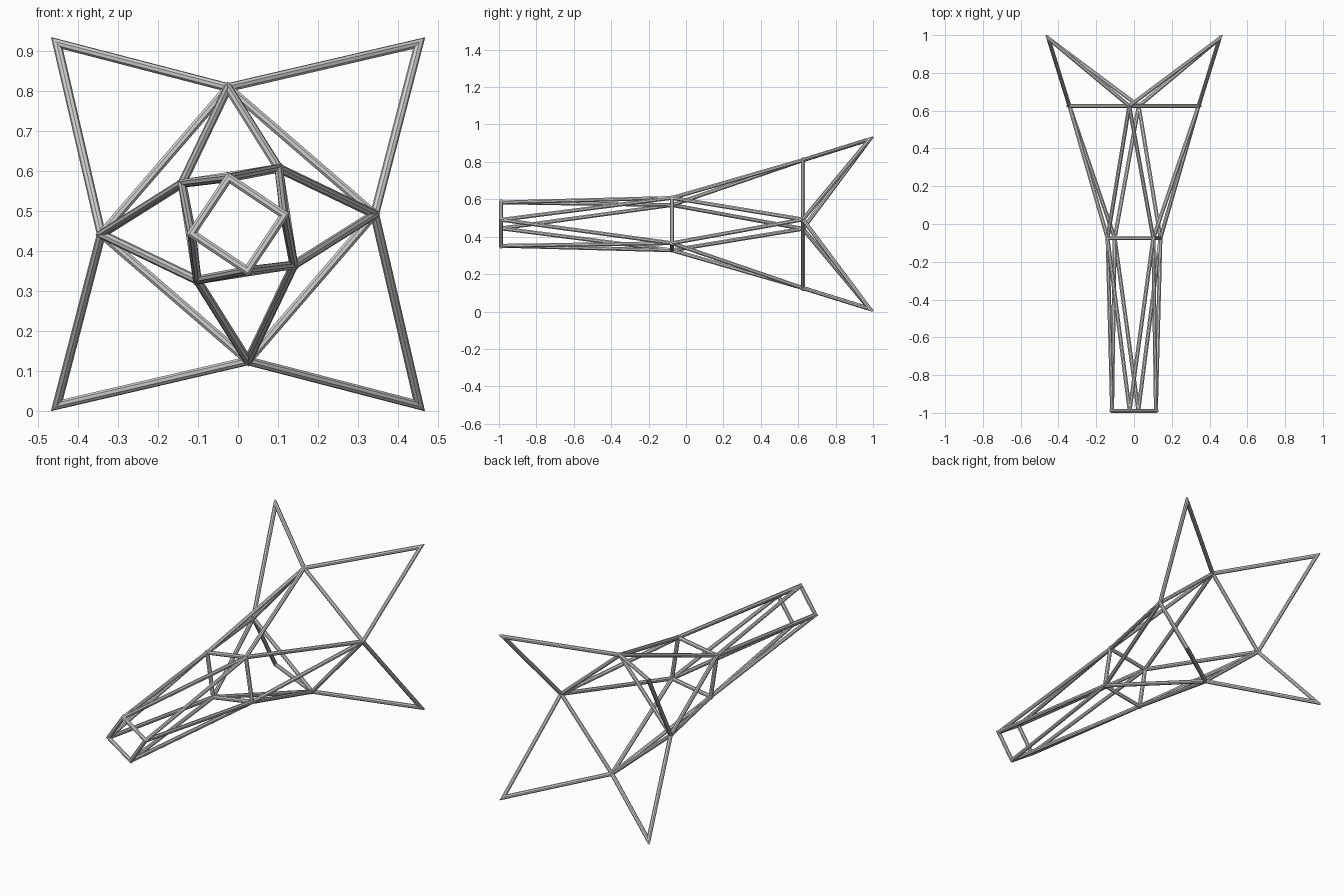
import bpy, bmesh, math
from mathutils import Vector

cube = bpy.data.objects.get("Cube")
if cube:
    bpy.data.objects.remove(cube, do_unlink=True)

RADIUS, SIDES, MID_Z = 0.0112, 8, 0.4675

steel = bpy.data.materials.new("light grey steel")
steel.use_nodes = True
grey = (0.65, 0.65, 0.65, 1)
steel.diffuse_color = grey
steel.node_tree.nodes["Principled BSDF"].inputs["Base Color"].default_value = grey


def four(x, z, y):
    """Four joints around the long axis, a quarter turn apart."""
    return [Vector((px, y, MID_Z + pz)) for px, pz in ((x, z), (-z, x), (-x, -z), (z, -x))]


def tube(bm, a, b, normal_a=None, normal_b=None):
    """Straight tube whose ends lie in the given cutting planes."""
    d = (b - a).normalized()
    turn = d.to_track_quat('Z', 'Y')
    rings = []
    for p, n in ((a, normal_a or d), (b, normal_b or d)):
        ring = []
        for i in range(SIDES):
            t = math.tau * (i + 0.5) / SIDES
            off = turn @ Vector((math.cos(t), math.sin(t), 0)) * RADIUS
            ring.append(bm.verts.new(p + off - d * (off.dot(n) / d.dot(n))))
        rings.append(ring)
    lo, hi = rings
    for i in range(SIDES):
        j = (i + 1) % SIDES
        bm.faces.new((lo[i], lo[j], hi[j], hi[i]))
    bm.faces.new(lo[::-1])
    bm.faces.new(hi)


def make(name, bm):
    mesh = bpy.data.meshes.new(name)
    bm.to_mesh(mesh)
    bm.free()
    mesh.materials.append(steel)
    bpy.context.collection.objects.link(bpy.data.objects.new(name, mesh))


def mitred_loop(name, points):
    """Closed chain of tubes with mitred corners."""
    bm = bmesh.new()
    n = len(points)
    dirs = [(points[(i + 1) % n] - points[i]).normalized() for i in range(n)]
    cuts = [(dirs[i - 1] + dirs[i]).normalized() for i in range(n)]
    for i in range(n):
        j = (i + 1) % n
        tube(bm, points[i], points[j], cuts[i], cuts[j])
    make(name, bm)


def braces(name, ring_a, ring_b):
    """Zigzag struts from each joint to the two nearest joints of the next ring."""
    bm = bmesh.new()
    for a in ring_a:
        for b in sorted(ring_b, key=lambda q: (q - a).length)[:2]:
            tube(bm, a, b)
    make(name, bm)


# Joints of the three square frames and the four flared points
front = four(0.116, 0.023, -0.989)
middle = four(0.102, 0.14, -0.075)
rear = four(0.342, 0.025, 0.625)
tips = four(0.453, 0.453, 0.982)

# Square frames
mitred_loop("front_frame", front)
mitred_loop("middle_frame", middle)
mitred_loop("rear_frame", rear)

# Diagonal struts between the frames
braces("front_struts", front, middle)
braces("rear_struts", middle, rear)

# Flared points behind the rear frame
mitred_loop("flared_points", [p for pair in zip(rear, tips) for p in pair])
